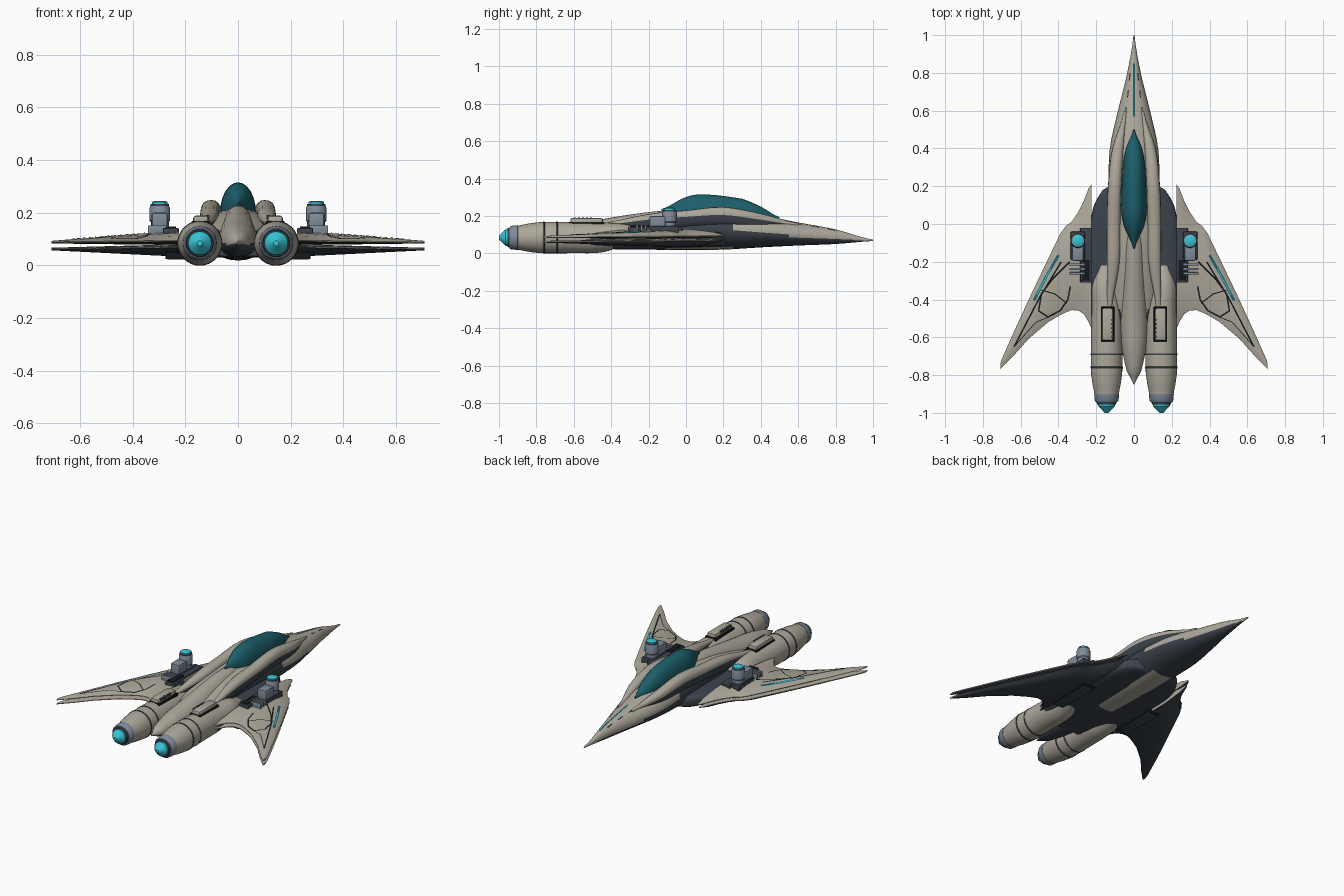
import bpy, bmesh, math
from mathutils import Vector
from mathutils.bvhtree import BVHTree

if "Cube" in bpy.data.objects:
    bpy.data.objects.remove(bpy.data.objects["Cube"])

COLOURS = {
    "warm_grey_hull": (0.42, 0.39, 0.325), "dark_slate": (0.045, 0.056, 0.072),
    "teal_glass": (0.012, 0.115, 0.145), "cyan_glow": (0.04, 0.55, 0.66),
    "steel_blue": (0.21, 0.26, 0.32), "black_line": (0.008, 0.01, 0.013),
    "orange_mark": (0.6, 0.33, 0.08)}
HULL, DARK, GLASS, CYAN, STEEL, BLACK, ORANGE = range(7)
MATS = []
for key, rgb in COLOURS.items():
    m = bpy.data.materials.new(key)
    m.diffuse_color = (*rgb, 1)
    m.use_nodes = True
    m.node_tree.nodes["Principled BSDF"].inputs["Base Color"].default_value = m.diffuse_color
    MATS.append(m)


def finish(name, bm, colour, mirror=False, angle=35, recalc=True):
    """Colour the faces, shade, optionally mirror across x and link."""
    if recalc:
        bmesh.ops.recalc_face_normals(bm, faces=bm.faces[:])
    bm.normal_update()
    used = []
    for f in bm.faces:
        c = colour(f.calc_center_median(), f.normal) if callable(colour) else colour
        if c not in used:
            used.append(c)
        f.material_index = used.index(c)
    me = bpy.data.meshes.new(name)
    bm.to_mesh(me)
    bm.free()
    for c in used:
        me.materials.append(MATS[c])
    me.shade_smooth()
    me.set_sharp_from_angle(angle=math.radians(angle))
    ob = bpy.data.objects.new(name, me)
    bpy.context.collection.objects.link(ob)
    if mirror:
        ob.modifiers.new("mirror", "MIRROR").use_mirror_merge = False
    return ob


def skin(rings):
    bm = bmesh.new()
    vs = [[bm.verts.new(p) for p in r] for r in rings]
    n = len(vs[0])
    for a, b in zip(vs, vs[1:]):
        for i in range(n):
            bm.faces.new((a[i], a[(i + 1) % n], b[(i + 1) % n], b[i]))
    bm.faces.new(vs[0])
    bm.faces.new(vs[-1][::-1])
    return bm


def loft(name, keys, colour, mirror=False, e=2.0, n=24, sub=4, angle=35):
    """Superellipse rings along y; key = (y, centre x, half width, edge z, up, down)."""
    rows = []
    for i in range(len(keys) - 1):
        p = [Vector(keys[min(max(j, 0), len(keys) - 1)]) for j in range(i - 1, i + 3)]
        for k in range(sub):
            t = k / sub
            r = 0.5 * (2 * p[1] + (p[2] - p[0]) * t
                       + (2 * p[0] - 5 * p[1] + 4 * p[2] - p[3]) * t * t
                       + (3 * p[1] - p[0] - 3 * p[2] + p[3]) * t ** 3)
            r[0] = p[1][0] + (p[2][0] - p[1][0]) * t
            rows.append(r)
    rows.append(Vector(keys[-1]))
    rings = []
    for y, cx, hw, zc, up, dn in rows:
        ring = []
        for i in range(n):
            a = 2 * math.pi * i / n
            c, s = math.cos(a), math.sin(a)
            h = max(up if s > 0 else dn, 0.001)
            ring.append((cx + max(hw, 0.001) * math.copysign(abs(c) ** (2 / e), c), y,
                         zc + h * math.copysign(abs(s) ** (2 / e), s)))
        rings.append(ring)
    return finish(name, skin(rings), colour, mirror, angle)


def box(name, x, y, z, colour, bevel=0.004, mirror=True):
    bm = bmesh.new()
    bmesh.ops.create_cube(bm, size=1)
    for v in bm.verts:
        v.co = [lo + (hi - lo) * (c + 0.5) for c, (lo, hi) in zip(v.co, (x, y, z))]
    if bevel:
        bmesh.ops.bevel(bm, geom=bm.edges[:], offset=bevel, segments=2, affect="EDGES", profile=0.5)
    return finish(name, bm, colour, mirror)


def lathe_z(name, x, y, profile, colour):
    rings = [[(x + r * math.cos(a * math.pi / 12), y + r * math.sin(a * math.pi / 12), z)
              for a in range(24)] for r, z in profile]
    return finish(name, skin(rings), colour, True)


def ribbon(name, target, pts, width, colour, mirror=True):
    """Thin painted line draped on top of a part."""
    me = target.data
    tree = BVHTree.FromPolygons([v.co for v in me.vertices], [p.vertices[:] for p in me.polygons])
    path = []
    for a, b in zip(pts, pts[1:]):
        path += [Vector(a).lerp(Vector(b), k / 6) for k in range(6)]
    path.append(Vector(pts[-1]))
    bm = bmesh.new()
    pairs = []
    for i, p in enumerate(path):
        d = (path[min(i + 1, len(path) - 1)] - path[max(i - 1, 0)]).normalized()
        side = Vector((d.y, -d.x)) * width / 2
        pair = []
        for q in (p + side, p - side):
            hit = tree.ray_cast(Vector((q.x, q.y, 1)), Vector((0, 0, -1)))[0]
            if hit:
                pair.append(bm.verts.new((q.x, q.y, hit.z + 0.002)))
        if len(pair) == 2:
            pairs.append(pair)
    for a, b in zip(pairs, pairs[1:]):
        f = bm.faces.new((a[0], b[0], b[1], a[1]))
        f.normal_update()
        if f.normal.z < 0:
            f.normal_flip()
    return finish(name, bm, colour, mirror, recalc=False)


# Main hull: light upper shell, dark underside and flanks, light belly patch
def hull_colour(c, n):
    if n.z < -0.5 and abs(c.x) < 0.055 and abs(c.y) < 0.25:
        return HULL
    edge = 0.07 + 0.07 * min(1, 1 - c.y)
    return DARK if c.z < edge - 0.008 or (-0.4 < c.y < 0.25 and n.z < 0.75) else HULL


hull = loft("hull", [
    (1.0, 0, .003, .07, .004, .004), (.8, 0, .036, .086, .042, .036),
    (.6, 0, .085, .098, .067, .056), (.4, 0, .128, .112, .09, .08),
    (.2, 0, .135, .126, .09, .106), (0, 0, .133, .126, .09, .108),
    (-.2, 0, .13, .12, .08, .1), (-.4, 0, .115, .11, .05, .085),
    (-.6, 0, .06, .09, .03, .055), (-.7, 0, .02, .085, .01, .03)], hull_colour)

# Centre spine tapering to the tail
loft("spine", [
    (.1, 0, .04, .15, .06, .05), (-.1, 0, .062, .13, .098, .06), (-.3, 0, .068, .11, .097, .06),
    (-.5, 0, .075, .09, .085, .06), (-.65, 0, .066, .085, .07, .05),
    (-.78, 0, .038, .085, .04, .03), (-.85, 0, .003, .088, .004, .004)],
    lambda c, n: DARK if c.z < 0.08 else HULL)

loft("canopy", [
    (.5, 0, .003, .186, .008, .008), (.4, 0, .042, .195, .055, .03), (.3, 0, .06, .2, .092, .03),
    (.1, 0, .068, .2, .115, .03), (0, 0, .056, .205, .096, .03), (-.13, 0, .004, .222, .015, .015)], GLASS)

# Shoulder strakes beside the canopy
loft("shoulder_strake", [
    (.6, .045, .006, .15, .012, .02), (.4, .085, .03, .18, .033, .05), (.2, .102, .036, .205, .043, .06),
    (0, .108, .036, .195, .035, .06), (-.2, .11, .034, .18, .03, .06), (-.45, .13, .012, .15, .012, .03)],
    lambda c, n: DARK if n.z < 0.05 else HULL, True, 2.4, 16)
ribbon("strake_seam", hull, [(.135, .2), (.131, 0), (.128, -.2)], .006, BLACK)

# Dark blended shelf between body and wings
loft("root_shelf", [
    (.22, 0, .1, .08, .03, .035), (.18, 0, .165, .08, .036, .042), (.1, 0, .212, .08, .038, .046),
    (0, 0, .23, .08, .038, .05), (-.3, 0, .236, .08, .038, .05), (-.5, 0, .23, .075, .03, .045),
    (-.58, 0, .2, .07, .015, .035)], DARK, e=4, n=32)

# Engine nacelles with exhaust rings and glowing plugs
ENGINE_X, ENGINE_Z = .145, .084


def round_keys(pairs):
    return [(y, ENGINE_X, r, ENGINE_Z, r, r) for y, r in pairs]


loft("engine_nacelle", [(-.22, .15, .03, .11, .012, .02), (-.32, .155, .066, .095, .06, .05)]
     + round_keys([(-.45, .079), (-.6, .083), (-.78, .083), (-.85, .074), (-.905, .064)]), HULL, True, n=32)
for i, y in enumerate((-.69, -.76)):
    loft(f"engine_band_{i + 1}", round_keys([(y + .005, .083), (y + .004, .0855), (y - .004, .0855),
         (y - .005, .083)]), DARK, True, n=32, sub=1)
loft("exhaust_ring", round_keys([(-.895, .06), (-.9, .066), (-.935, .063), (-.943, .057)]), STEEL, True, n=32, sub=1)
loft("exhaust_lip", round_keys([(-.94, .054), (-.955, .05)]), DARK, True, n=32, sub=1)
loft("exhaust_glow", round_keys([(-.95, .046), (-.965, .044), (-.985, .024), (-1.0, .01)]), CYAN, True, n=32, sub=1)

# Top pods on the nacelles
box("pod_base", (.104, .176), (-.625, -.438), (.14, .168), BLACK, .003)
box("pod", (.112, .17), (-.618, -.445), (.15, .189), HULL, .01)
for i in range(5):
    box(f"pod_vent_{i + 1}", (.109, .122), (-.6 + i * .022, -.59 + i * .022), (.175, .1905), DARK, 0)

# Swept wings in two stacked blades: station = x, leading y, trailing y
OUTLINE = [(.225, .21, -.555), (.24, .19, -.52), (.265, .125, -.478), (.295, .065, -.458),
           (.33, .012, -.456), (.36, -.01, -.468), (.39, -.05, -.482), (.455, -.185, -.52),
           (.56, -.405, -.61), (.64, -.58, -.70), (.70, -.715, -.76), (.708, -.74, -.77)]
CHORD = [(0, 0), (.08, .5), (.25, .92), (.5, 1), (.75, .75), (.9, .4), (1, 0)]


def wing(name, edge, top, bottom, colour, shrink=0):
    rings = []
    for x, le, te in OUTLINE:
        t = (x - .225) / .483
        z, up, dn = (a + (b - a) * t for a, b in (edge, top, bottom))
        le -= shrink * (1 - t)
        upper = [(x, le + (te - le) * f, z + up * h + .002) for f, h in CHORD]
        lower = [(x, le + (te - le) * f, z - dn * h - .002) for f, h in CHORD]
        rings.append(upper + lower[::-1])
    return finish(name, skin(rings), colour, True, 40)


under = lambda c, n: DARK if n.z < -0.3 else HULL
upper_wing = wing("upper_wing", (.093, .087), (.038, .004), (.014, .002), under)
wing("lower_wing", (.07, .062), (.008, .003), (.035, .003), under, .015)

# Painted wing lines
ribbon("wing_panel_line", upper_wing, [(.34, -.2), (.43, -.29), (.49, -.37), (.505, -.46), (.455, -.492),
       (.39, -.458), (.35, -.4), (.337, -.33)], .008, BLACK)
ribbon("wing_cross_line", upper_wing, [(.355, -.42), (.42, -.37), (.49, -.35)], .006, BLACK)
ribbon("wing_long_line", upper_wing, [(.385, -.2), (.5, -.39), (.635, -.65)], .008, BLACK)
ribbon("wing_inner_line", upper_wing, [(.45, -.492), (.52, -.52), (.635, -.65)], .004, BLACK)
ribbon("wing_cyan_stripe", upper_wing, [(.40, -.165), (.46, -.27), (.53, -.405)], .014, GLASS)
ribbon("wing_cyan_core", upper_wing, [(.44, -.235), (.515, -.375)], .005, CYAN)
for i, y in enumerate((-.32, -.335)):
    ribbon(f"wing_orange_mark_{i + 1}", upper_wing, [(.42, y), (.445, y - .006)], .005, ORANGE)

# Painted nose lines
ribbon("nose_stripe", hull, [(0, .85), (0, .57)], .01, GLASS, False)
for i, (x, y) in enumerate(((.02, .8), (.03, .71), (.042, .62))):
    ribbon(f"nose_dash_{i + 1}", hull, [(x, y), (x + .004, y - .04)], .005, BLACK)

# Wing turrets on dark mounts
box("turret_mount", (.225, .285), (-.31, -.02), (.10, .142), DARK)
box("mount_plate", (.235, .275), (-.30, -.19), (.12, .148), BLACK, .003)
box("turret_foot", (.26, .335), (-.19, -.04), (.10, .145), DARK)
box("turret_breech", (.268, .328), (-.195, -.11), (.13, .2), STEEL, .008)
for i, y in enumerate((-.215, -.238, -.261)):
    box(f"mount_bar_{i + 1}", (.262, .342), (y - .006, y + .006), (.115, .152), STEEL, .003)
lathe_z("turret_body", .297, -.088, [(.034, .13), (.034, .165), (.039, .17), (.039, .218), (.035, .225),
        (.035, .233)], lambda c, n: DARK if c.z > .224 and n.z < .9 else STEEL)
lathe_z("turret_lens", .297, -.088, [(.03, .228), (.03, .24), (.02, .245)], CYAN)

# Underside access panels
box("belly_panel_frame", (.195, .275), (-.39, -.11), (.024, .05), BLACK, .002)
box("belly_panel", (.201, .269), (-.384, -.116), (.022, .05), DARK, .002)
